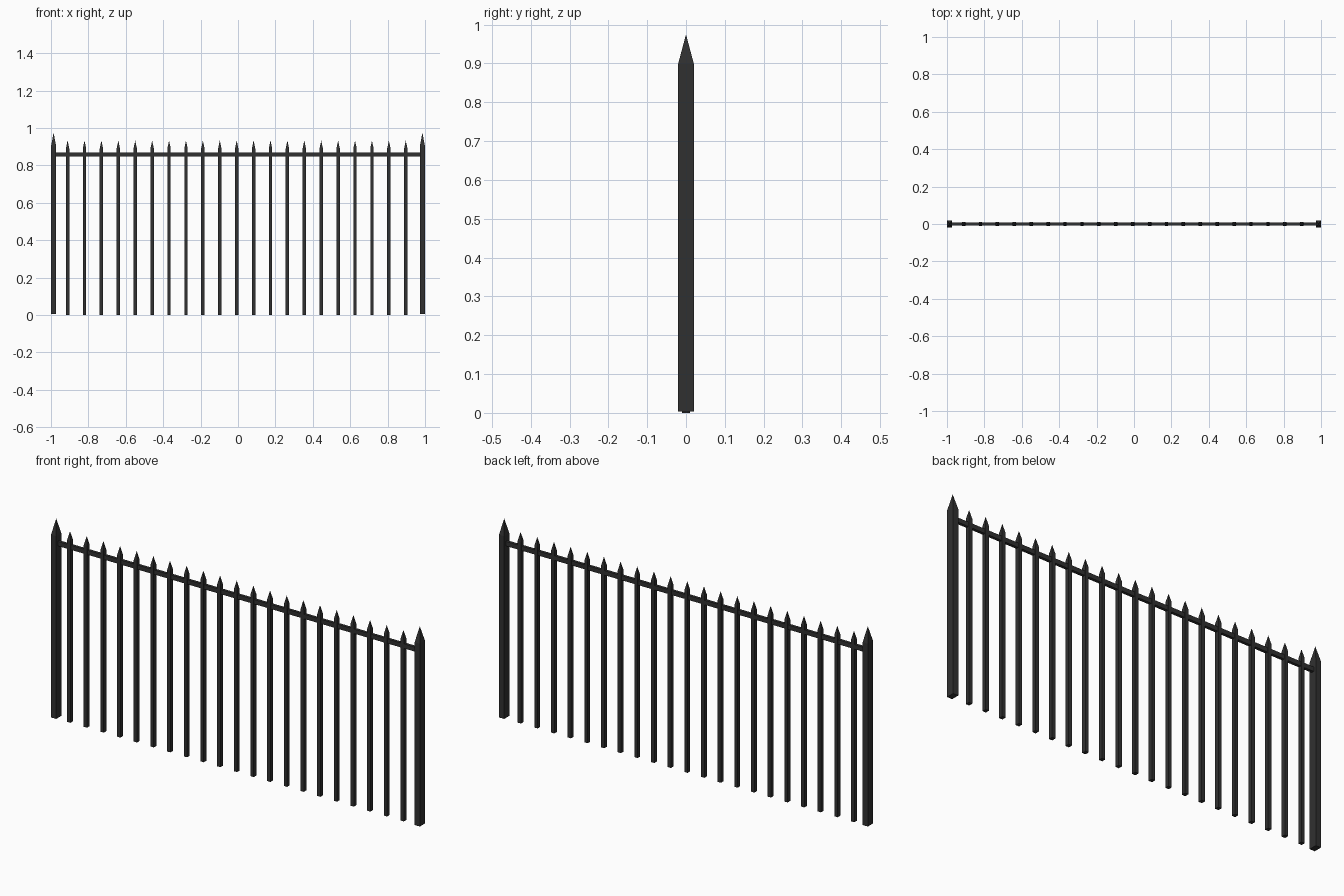
import bpy, bmesh

if "Cube" in bpy.data.objects:
    bpy.data.objects.remove(bpy.data.objects["Cube"])

iron = bpy.data.materials.new("dark_iron")
iron.diffuse_color = (0.03, 0.03, 0.03, 1)
iron.use_nodes = True
iron.node_tree.nodes["Principled BSDF"].inputs["Base Color"].default_value = iron.diffuse_color


def make_object(name, bm):
    bmesh.ops.recalc_face_normals(bm, faces=bm.faces[:])
    mesh = bpy.data.meshes.new(name)
    bm.to_mesh(mesh)
    bm.free()
    mesh.materials.append(iron)
    obj = bpy.data.objects.new(name, mesh)
    bpy.context.collection.objects.link(obj)
    return obj


def spiked_bar(name, x, width, depth, bottom, shoulder, tip):
    """Square bar extruded upward and closed with a four-sided point."""
    bm = bmesh.new()
    w, d = width / 2, depth / 2
    rings = [[bm.verts.new((x + sx * w, sy * d, z))
              for sx, sy in ((-1, -1), (1, -1), (1, 1), (-1, 1))]
             for z in (bottom, shoulder)]
    apex = bm.verts.new((x, 0, tip))
    bm.faces.new(rings[0])
    for i in range(4):
        j = (i + 1) % 4
        bm.faces.new((rings[0][i], rings[0][j], rings[1][j], rings[1][i]))
        bm.faces.new((rings[1][i], rings[1][j], apex))
    return make_object(name, bm)


# End posts
for side, label in ((-1, "left"), (1, "right")):
    spiked_bar(f"{label}_post", side * 0.986, 0.028, 0.04, 0.004, 0.90, 0.975)

# Pickets
for i in range(21):
    spiked_bar(f"picket_{i + 1}", -0.911 + i * 0.0904, 0.018, 0.02,
               0.0, 0.89, 0.933)

# Top rail running between the posts
bm = bmesh.new()
bmesh.ops.create_cube(bm, size=1)
for v in bm.verts:
    v.co = (v.co.x * 1.95, v.co.y * 0.014, v.co.z * 0.022 + 0.858)
make_object("top_rail", bm)
